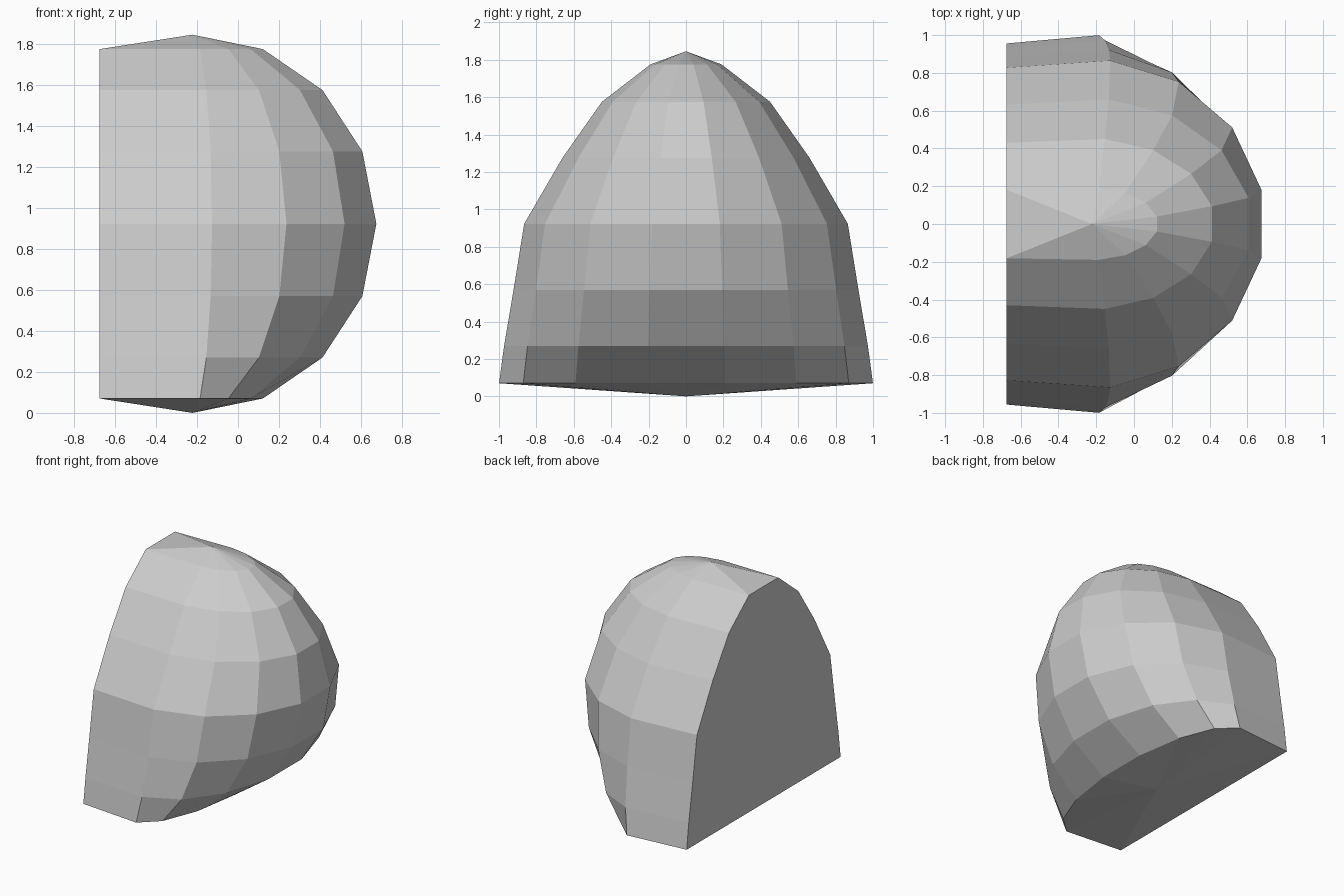
import bpy, bmesh
from math import sin, cos, pi, radians

if "Cube" in bpy.data.objects:
    bpy.data.objects.remove(bpy.data.objects["Cube"])

SEGMENTS, RINGS = 15, 8
R = 0.9225            # half height
RX = 0.917            # depth radius at the equator
CX = -0.222           # x of the poles
BACK_X = -0.675       # flat back plane
# half width in y of each ring, bottom to top
WIDTHS = [1.005, 0.978, 0.927, 0.87, 0.664, 0.452, 0.191]

bm = bmesh.new()
rings = []
for k, width in enumerate(WIDTHS, 1):
    lat = pi * k / RINGS
    ring = []
    for i in range(SEGMENTS):
        a = radians(12) + 2 * pi * i / SEGMENTS
        # the rear points are pressed flat onto the back plane
        x = CX + RX * sin(lat) * cos(a) if cos(a) > -0.1 else BACK_X
        ring.append(bm.verts.new((x, width * sin(a), R * (1 - cos(lat)))))
    rings.append(ring)
bottom = bm.verts.new((CX, 0, 0))
top = bm.verts.new((CX, 0, 2 * R))

# side bands and the two pole fans
for i in range(SEGMENTS):
    j = (i + 1) % SEGMENTS
    for lo, hi in zip(rings, rings[1:]):
        bm.faces.new((lo[i], lo[j], hi[j], hi[i]))
    bm.faces.new((bottom, rings[0][j], rings[0][i]))
    bm.faces.new((top, rings[-1][i], rings[-1][j]))

bmesh.ops.recalc_face_normals(bm, faces=bm.faces)
mesh = bpy.data.meshes.new("flat_backed_dome")
bm.to_mesh(mesh)
bm.free()
bpy.context.collection.objects.link(bpy.data.objects.new("flat_backed_dome", mesh))
